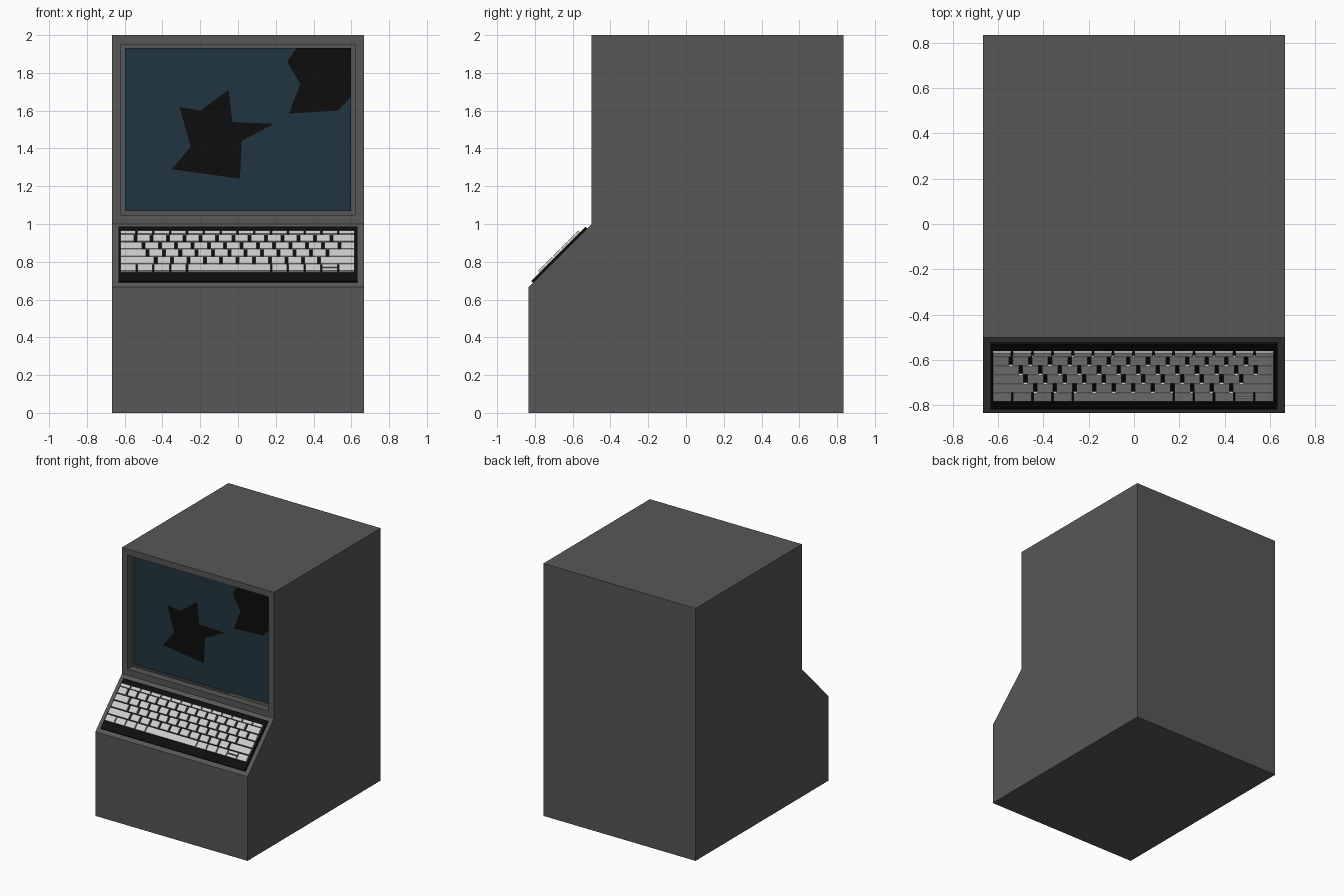
import bpy, bmesh
from mathutils import Matrix, Vector

if "Cube" in bpy.data.objects:
    bpy.data.objects.remove(bpy.data.objects["Cube"])


def material(name, r, g, b):
    m = bpy.data.materials.new(name)
    m.diffuse_color = (r, g, b, 1)
    m.use_nodes = True
    m.node_tree.nodes["Principled BSDF"].inputs["Base Color"].default_value = m.diffuse_color
    return m


DARK_GREY = material("dark_grey", 0.095, 0.095, 0.095)
BLACK = material("black", 0.004, 0.004, 0.004)
TEAL = material("teal_glass", 0.015, 0.036, 0.054)
KEY_GREY = material("key_grey", 0.55, 0.55, 0.55)


def make_object(name, bm, mat):
    mesh = bpy.data.meshes.new(name)
    bm.to_mesh(mesh)
    bm.free()
    mesh.materials.append(mat)
    ob = bpy.data.objects.new(name, mesh)
    bpy.context.collection.objects.link(ob)
    return ob


def add_box(bm, x0, x1, v0, v1, n0, n1):
    size = Matrix.Diagonal((x1 - x0, v1 - v0, n1 - n0, 1))
    centre = Matrix.Translation(((x0 + x1) / 2, (v0 + v1) / 2, (n0 + n1) / 2))
    bmesh.ops.create_cube(bm, size=1, matrix=centre @ size)


def panel(name, points, y, mat):
    bm = bmesh.new()
    face = bm.faces.new([bm.verts.new((x, y, z)) for x, z in points])
    face.normal_update()
    if face.normal.y > 0:
        face.normal_flip()
    return make_object(name, bm, mat)


HALF_W = 0.667
RECESS = 0.06
FRONT = -0.5

# Cabinet: side profile extruded across, with the screen opening inset
profile = [(-0.833, 0), (-0.833, 0.667), (FRONT, 1), (FRONT, 2), (0.833, 2), (0.833, 0)]
bm = bmesh.new()
side = bm.faces.new([bm.verts.new((-HALF_W, y, z)) for y, z in profile])
ext = bmesh.ops.extrude_face_region(bm, geom=[side])
bmesh.ops.translate(bm, vec=(2 * HALF_W, 0, 0),
                    verts=[g for g in ext["geom"] if isinstance(g, bmesh.types.BMVert)])
bmesh.ops.recalc_face_normals(bm, faces=bm.faces[:])
front = next(f for f in bm.faces
             if f.normal.y < -0.9 and f.calc_center_median().z > 1)
bmesh.ops.inset_region(bm, faces=[front], thickness=0.069)
rim = bmesh.ops.extrude_discrete_faces(bm, faces=[front])["faces"]
bmesh.ops.translate(bm, vec=(0, RECESS, 0), verts=rim[0].verts[:])
bmesh.ops.delete(bm, geom=rim, context='FACES_ONLY')
make_object("cabinet", bm, DARK_GREY)

# Screen glass at the bottom of the recess, with two dark broken areas
panel("screen", [(-0.598, 1.069), (0.598, 1.069), (0.598, 1.931), (-0.598, 1.931)],
      FRONT + RECESS, TEAL)
panel("screen_break_centre",
      [(-0.05, 1.71), (-0.03, 1.54), (0.19, 1.53), (0.02, 1.44), (0.01, 1.24),
       (-0.35, 1.29), (-0.25, 1.41), (-0.31, 1.62), (-0.2, 1.6)],
      FRONT + RECESS - 0.002, BLACK)
panel("screen_break_corner",
      [(0.31, 1.931), (0.26, 1.86), (0.33, 1.74), (0.27, 1.585), (0.53, 1.6),
       (0.598, 1.675), (0.598, 1.931)],
      FRONT + RECESS - 0.002, BLACK)

# Keyboard frame: x across, y up the slope, z out of the slope
slope = Matrix.Translation((0, -0.6665, 0.8335)) @ Matrix.Rotation(0.7853982, 4, 'X')

# Keyboard plate
bm = bmesh.new()
add_box(bm, -0.633, 0.633, -0.203, 0.203, -0.005, 0.012)
make_object("keyboard_plate", bm, BLACK).matrix_world = slope

# Keys: (centre up the slope, height, gap, key widths in units)
LEFT, WIDTH = -0.622, 1.238
end = 14.5 / 14
bottom = [end] * 4 + [end * 5] + [end] * 5
rows = [
    (0.150, 0.024, 0.009, [end] * 14),
    (0.109, 0.049, 0.016, [1] * 13 + [1.5]),
    (0.053, 0.049, 0.016, [1.5] + [1] * 13),
    (-0.003, 0.049, 0.016, [1.75] + [1] * 11 + [1.75]),
    (-0.059, 0.049, 0.016, [2.25] + [1] * 10 + [2.25]),
    (-0.115, 0.049, 0.008, bottom),
]
bm = bmesh.new()
for v, h, gap, widths in rows:
    unit = (WIDTH + gap) / sum(widths)
    x = LEFT
    for i, w in enumerate(widths):
        x1 = x + w * unit - gap
        if widths is bottom and i == 8:
            # split up and down arrow keys
            add_box(bm, x, x1, v - h / 2, v - 0.003, 0.01, 0.025)
            add_box(bm, x, x1, v + 0.003, v + h / 2, 0.01, 0.025)
        else:
            add_box(bm, x, x1, v - h / 2, v + h / 2, 0.01, 0.025)
        x += w * unit
make_object("keys", bm, KEY_GREY).matrix_world = slope
